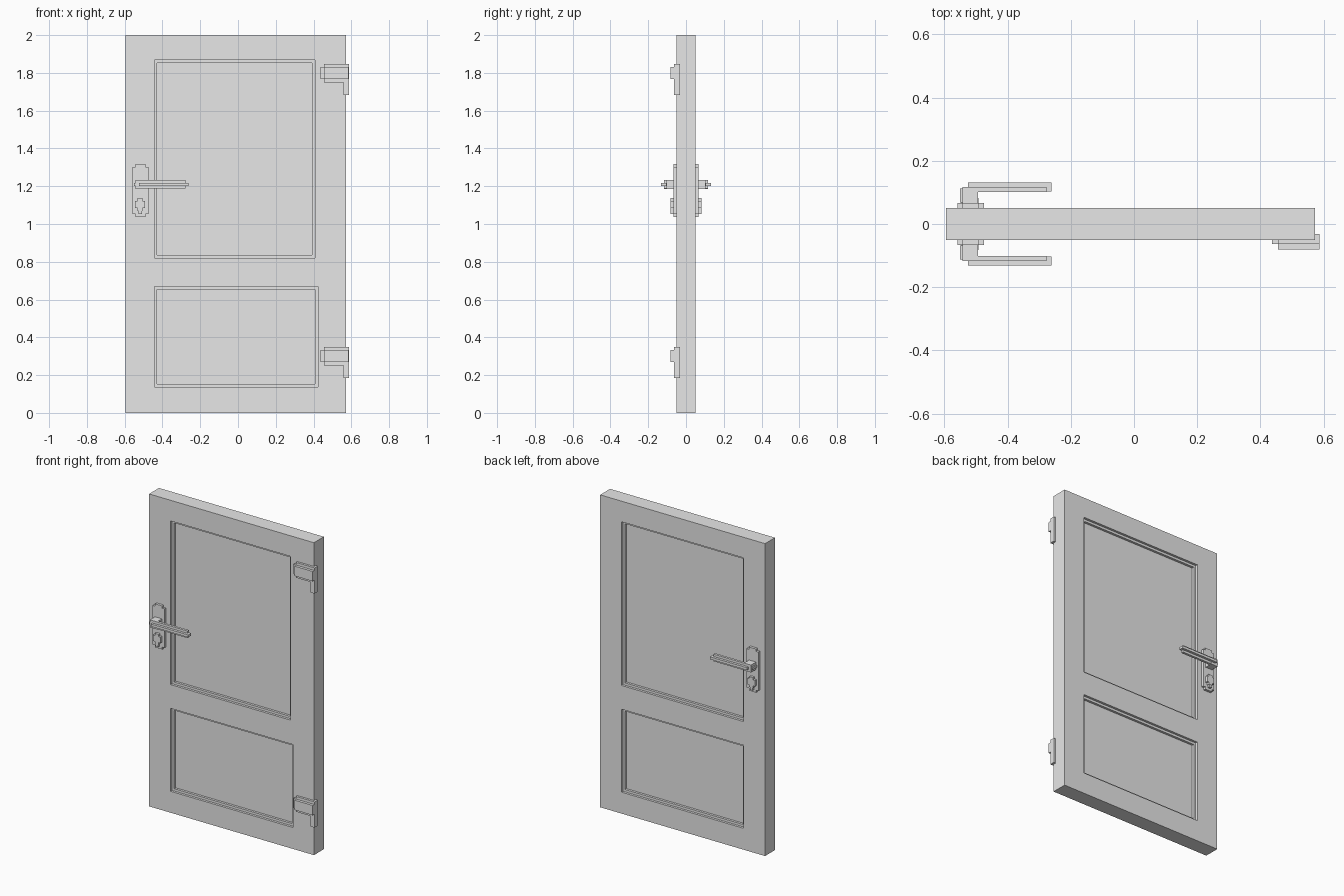
import bpy
import bmesh
from mathutils import Vector

if "Cube" in bpy.data.objects:
    bpy.data.objects.remove(bpy.data.objects["Cube"], do_unlink=True)

grey = bpy.data.materials.new("plain_grey")
grey.use_nodes = True
grey.diffuse_color = (0.8, 0.8, 0.8, 1)
grey.node_tree.nodes["Principled BSDF"].inputs["Base Color"].default_value = (0.8, 0.8, 0.8, 1)


def finish(name, bm):
    bmesh.ops.recalc_face_normals(bm, faces=bm.faces[:])
    mesh = bpy.data.meshes.new(name)
    bm.to_mesh(mesh)
    bm.free()
    mesh.materials.append(grey)
    obj = bpy.data.objects.new(name, mesh)
    bpy.context.collection.objects.link(obj)
    return obj


def box(name, x, y, z):
    """Box from (min, max) ranges on each axis."""
    bm = bmesh.new()
    bmesh.ops.create_cube(bm, size=1)
    lo, hi = Vector((x[0], y[0], z[0])), Vector((x[1], y[1], z[1]))
    for v in bm.verts:
        v.co = Vector([lo[i] if v.co[i] < 0 else hi[i] for i in range(3)])
    return finish(name, bm)


def prism(name, outline, y0, y1):
    """Extrude an x-z outline from y0 to y1."""
    bm = bmesh.new()
    face = bm.faces.new([bm.verts.new((x, y0, z)) for x, z in outline])
    out = bmesh.ops.extrude_face_region(bm, geom=[face])
    for v in out["geom"]:
        if isinstance(v, bmesh.types.BMVert):
            v.co.y = y1
    return finish(name, bm)


def stepped(x, z, dx, dz):
    """Rectangle outline with a square notch at every corner."""
    (a, b), (c, d) = x, z
    return [(a + dx, c), (b - dx, c), (b - dx, c + dz), (b, c + dz),
            (b, d - dz), (b - dx, d - dz), (b - dx, d), (a + dx, d),
            (a + dx, d - dz), (a, d - dz), (a, c + dz), (a + dx, c + dz)]


# Door leaf with stepped panel recesses on both faces
HALF = 0.05
leaf = box("door_leaf", (-0.595, 0.573), (-HALF, HALF), (0, 2))


def cut(x, y, z):
    cutter = box("panel_cutter", x, y, z)
    cutter.hide_render = True
    mod = leaf.modifiers.new("recess", "BOOLEAN")
    mod.operation = "DIFFERENCE"
    mod.solver = "EXACT"
    mod.object = cutter
    bpy.context.view_layer.objects.active = leaf
    bpy.ops.object.modifier_apply(modifier=mod.name)
    bpy.data.objects.remove(cutter, do_unlink=True)


STEP = 0.015
for side, upper_right in ((-1, 0.408), (1, 0.423)):
    for right, low, high in ((upper_right, 0.82, 1.868), (0.423, 0.137, 0.668)):
        for level in (0, 1):
            inset = STEP * level
            depth = STEP * (level + 1)
            y = sorted((side * (HALF - depth), side * (HALF + 0.1)))
            cut((-0.443 + inset, right - inset), y, (low + inset, high - inset))

# Handle sets on the front and back
for side, label in ((-1, "front"), (1, "back")):
    def span(a, b):
        return sorted((side * a, side * b))

    prism(label + "_handle_plate",
          stepped((-0.558, -0.475), (1.038, 1.317), 0.016, 0.015),
          side * 0.045, side * 0.066)
    # Lever with an L-shaped core
    box(label + "_lever_neck", (-0.542, -0.493), span(0.06, 0.117), (1.186, 1.234))
    box(label + "_lever_grip", (-0.5, -0.277), span(0.101, 0.1165), (1.187, 1.233))
    box(label + "_lever_rib", (-0.525, -0.261), span(0.102, 0.132), (1.202, 1.218))
    box(label + "_lever_end_rib", (-0.55, -0.53), span(0.068, 0.112), (1.202, 1.218))
    # Lock cylinder with its stem
    prism(label + "_lock_barrel",
          stepped((-0.545, -0.492), (1.07, 1.137), 0.013, 0.014),
          side * 0.06, side * 0.082)
    box(label + "_lock_stem", (-0.527, -0.509), span(0.06, 0.081), (1.053, 1.1))

# Hinges on the left edge of the front
for base, label in ((0, "lower"), (1.498, "upper")):
    outline = [(0.437, 0.27), (0.455, 0.27), (0.455, 0.252), (0.558, 0.252),
               (0.558, 0.185), (0.587, 0.185), (0.587, 0.35), (0.455, 0.35),
               (0.455, 0.333), (0.437, 0.333)]
    prism(label + "_hinge_leaf", [(x, z + base) for x, z in outline], -0.032, -0.064)
    box(label + "_hinge_cover", (0.456, 0.586), (-0.081, -0.06), (0.27 + base, 0.333 + base))
